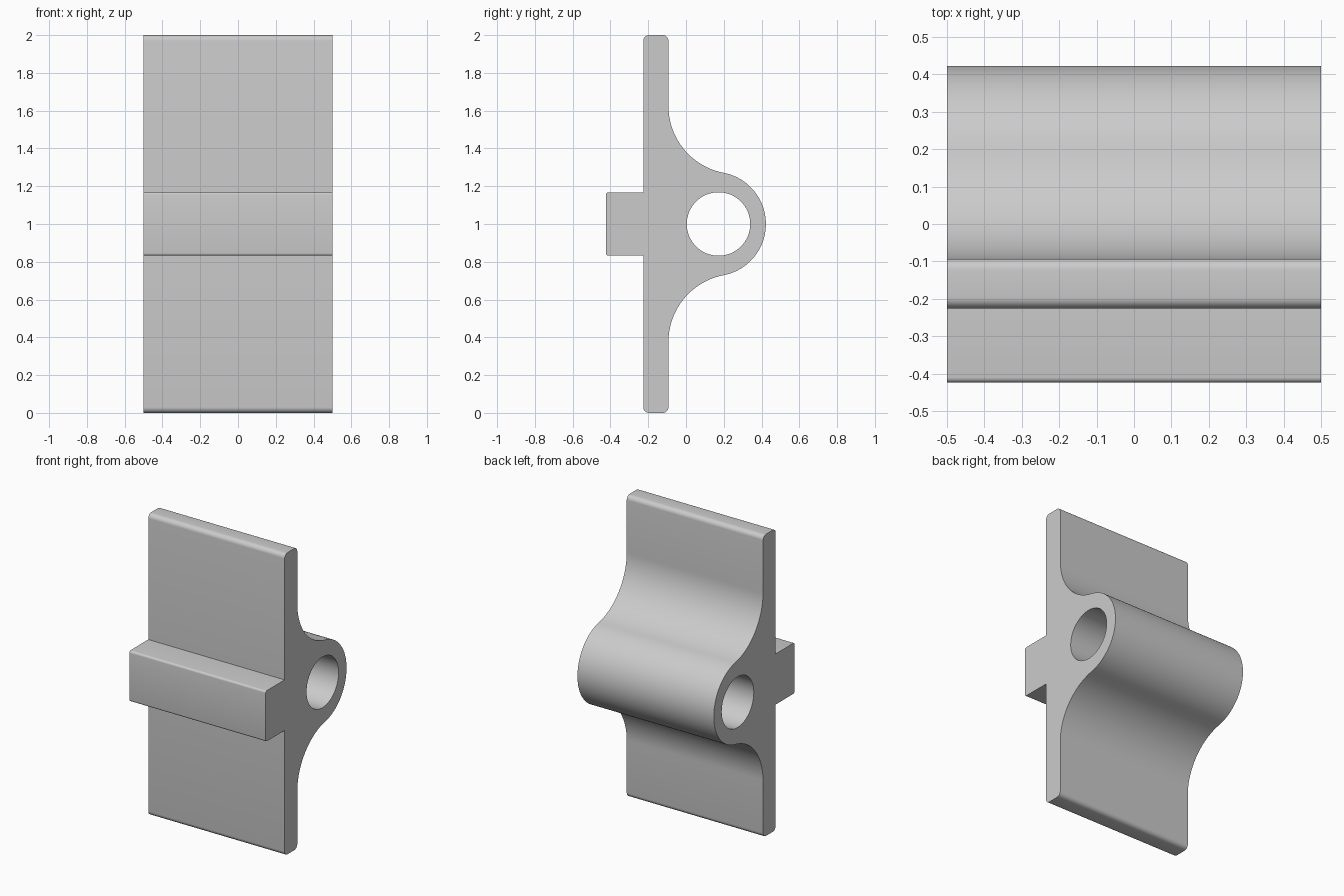
import bpy, bmesh
from math import sin, cos, pi, sqrt, atan2

if "Cube" in bpy.data.objects:
    bpy.data.objects.remove(bpy.data.objects["Cube"], do_unlink=True)

HALF_WIDTH = 0.5
MID = 1.0                                   # height of the symmetry plane
PLATE_FRONT, PLATE_BACK = -0.226, -0.093
RIB_FRONT, RIB_HALF = -0.424, 0.168
BOSS_Y, BOSS_R = 0.147, 0.276
BORE_Y, BORE_R = 0.172, 0.168
FILLET_R = 0.36
EDGE_R, RIB_EDGE_R = 0.03, 0.014


def arc(cy, cz, r, a0, a1, n):
    """Points on an arc in the side plane, heights relative to MID."""
    return [(cy + r * cos(a0 + (a1 - a0) * i / n),
             cz + r * sin(a0 + (a1 - a0) * i / n)) for i in range(n + 1)]


# Concave fillet tangent to both the plate back and the boss
fillet_y = PLATE_BACK + FILLET_R
fillet_z = sqrt((BOSS_R + FILLET_R) ** 2 - (fillet_y - BOSS_Y) ** 2)
touch = atan2(fillet_z, fillet_y - BOSS_Y)

# Upper half of the side profile, from the boss tip round to the rib front
upper = arc(BOSS_Y, 0, BOSS_R, 0, touch, 24)
upper += arc(fillet_y, fillet_z, FILLET_R, touch - pi, -pi, 24)[1:]
upper += arc(PLATE_BACK - EDGE_R, 1 - EDGE_R, EDGE_R, 0, pi / 2, 6)
upper += arc(PLATE_FRONT + EDGE_R, 1 - EDGE_R, EDGE_R, pi / 2, pi, 6)
upper += [(PLATE_FRONT, RIB_HALF)]
upper += arc(RIB_FRONT + RIB_EDGE_R, RIB_HALF - RIB_EDGE_R, RIB_EDGE_R, pi / 2, pi, 5)
outline = upper + [(y, -z) for y, z in reversed(upper[1:])]
bore = arc(BORE_Y, 0, BORE_R, 0, 2 * pi, 64)[:-1]

# Fill the profile around the bore and extrude it across the width
bm = bmesh.new()
edges = []
for loop in (outline, bore):
    verts = [bm.verts.new((-HALF_WIDTH, y, MID + z)) for y, z in loop]
    edges += [bm.edges.new((v, verts[i - 1])) for i, v in enumerate(verts)]
bmesh.ops.triangle_fill(bm, edges=edges, use_beauty=True)
result = bmesh.ops.extrude_face_region(bm, geom=bm.faces[:], use_keep_orig=True)
moved = [g for g in result["geom"] if isinstance(g, bmesh.types.BMVert)]
bmesh.ops.translate(bm, verts=moved, vec=(2 * HALF_WIDTH, 0, 0))
bmesh.ops.recalc_face_normals(bm, faces=bm.faces[:])
mesh = bpy.data.meshes.new("hinge_bracket")
bm.to_mesh(mesh)
bm.free()

bracket = bpy.data.objects.new("hinge_bracket", mesh)
bpy.context.collection.objects.link(bracket)

# Plain grey
grey = bpy.data.materials.new("plain_grey")
grey.use_nodes = True
colour = (0.6, 0.6, 0.6, 1)
grey.diffuse_color = colour
grey.node_tree.nodes["Principled BSDF"].inputs["Base Color"].default_value = colour
mesh.materials.append(grey)

bpy.ops.object.select_all(action="DESELECT")
bracket.select_set(True)
bpy.context.view_layer.objects.active = bracket
bpy.ops.object.shade_smooth_by_angle(angle=pi / 6)
